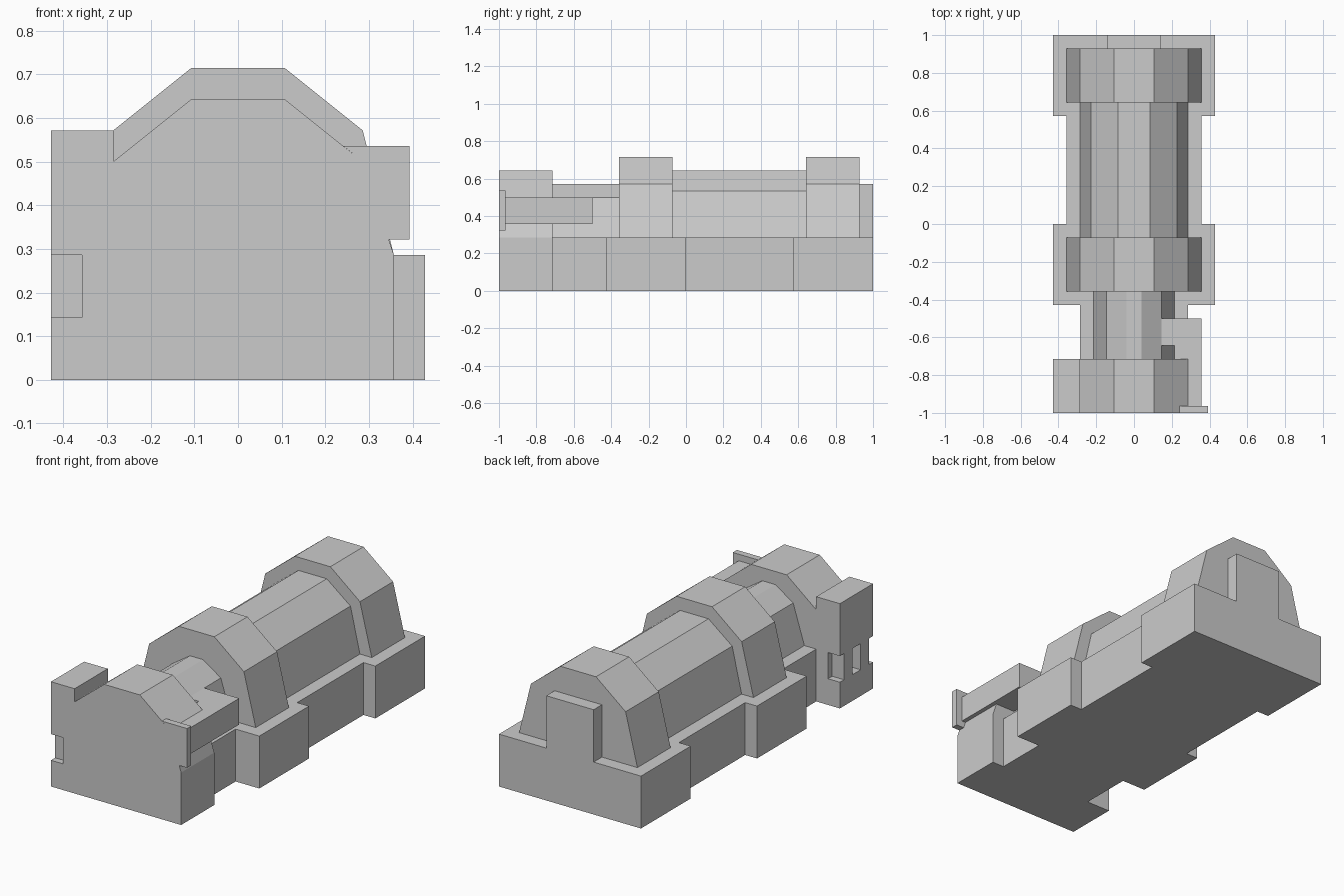
import bpy
import bmesh
from mathutils import Vector

if "Cube" in bpy.data.objects:
    bpy.data.objects.remove(bpy.data.objects["Cube"])

U = 1 / 14  # design grid: the model is 28 units long


def extrude(name, points, to_vec, start, end):
    """Extrude a closed 2D outline (grid units) between two positions."""
    bm = bmesh.new()
    face = bm.faces.new([bm.verts.new(Vector(to_vec(a, b, start)) * U) for a, b in points])
    move = (Vector(to_vec(0, 0, end)) - Vector(to_vec(0, 0, start))) * U
    new = bmesh.ops.extrude_face_region(bm, geom=[face])["geom"]
    bmesh.ops.translate(bm, vec=move, verts=[v for v in new if isinstance(v, bmesh.types.BMVert)])
    bmesh.ops.recalc_face_normals(bm, faces=bm.faces)
    mesh = bpy.data.meshes.new(name)
    bm.to_mesh(mesh)
    bm.free()
    obj = bpy.data.objects.new(name, mesh)
    bpy.context.collection.objects.link(obj)
    return obj


def along_y(name, points, y0, y1):
    return extrude(name, points, lambda x, z, y: (x, y, z), y0, y1)


def along_z(name, points, z0, z1):
    return extrude(name, points, lambda x, y, z: (x, y, z), z0, z1)


def mirrored(half):
    """Complete a right-hand half outline with its mirror image."""
    return half + [(-a, b) for a, b in reversed(half)]


def rect(a0, a1, b0, b1):
    return [(a0, b0), (a1, b0), (a1, b1), (a0, b1)]


# Stepped base
along_z("base", mirrored([(4, -10), (4, -6), (6, -6), (6, 0), (5, 0),
                          (5, 8), (6, 8), (6, 14)]), 0, 4)

# Faceted barrel and the two rings around it
ring = mirrored([(5, 4), (4, 8), (1.5, 10)])
along_y("front_ring", ring, -5, -1)
along_y("rear_ring", ring, 9, 13)
along_y("main_barrel", mirrored([(4, 4), (3.2, 7.45), (1.2, 9)]), -1, 9)
along_y("front_barrel", mirrored([(3, 4), (2.05, 7), (0.55, 8)]), -10, -5)

# Upright tab behind the rear ring
along_y("rear_tab", rect(-2, 2, 4, 8), 13, 14)

# Front housing with a side channel on the left
along_y("front_housing", [(-6, 0), (5, 0), (5, 4), (4, 7), (1.5, 9), (-1.5, 9),
                          (-4, 7), (-4, 8), (-6, 8), (-6, 4), (-5, 4), (-5, 2), (-6, 2)],
        -14, -10)

# Two posts dividing the side channel
for i, y in enumerate((-13.5, -11.5)):
    along_z(f"channel_post_{i + 1}", rect(-6, -5, y, y + 1), 2, 4)

# Bent side arm and its flat end plate
along_z("side_arm", [(2, -9), (3, -9), (3, -13.5), (5, -13.5), (5, -7), (2, -7)], 5, 7)
along_y("arm_end_plate", [(3.38, 7.5), (5.5, 7.5), (5.5, 4.5), (4.83, 4.5), (4, 7)],
        -14, -13.5)
